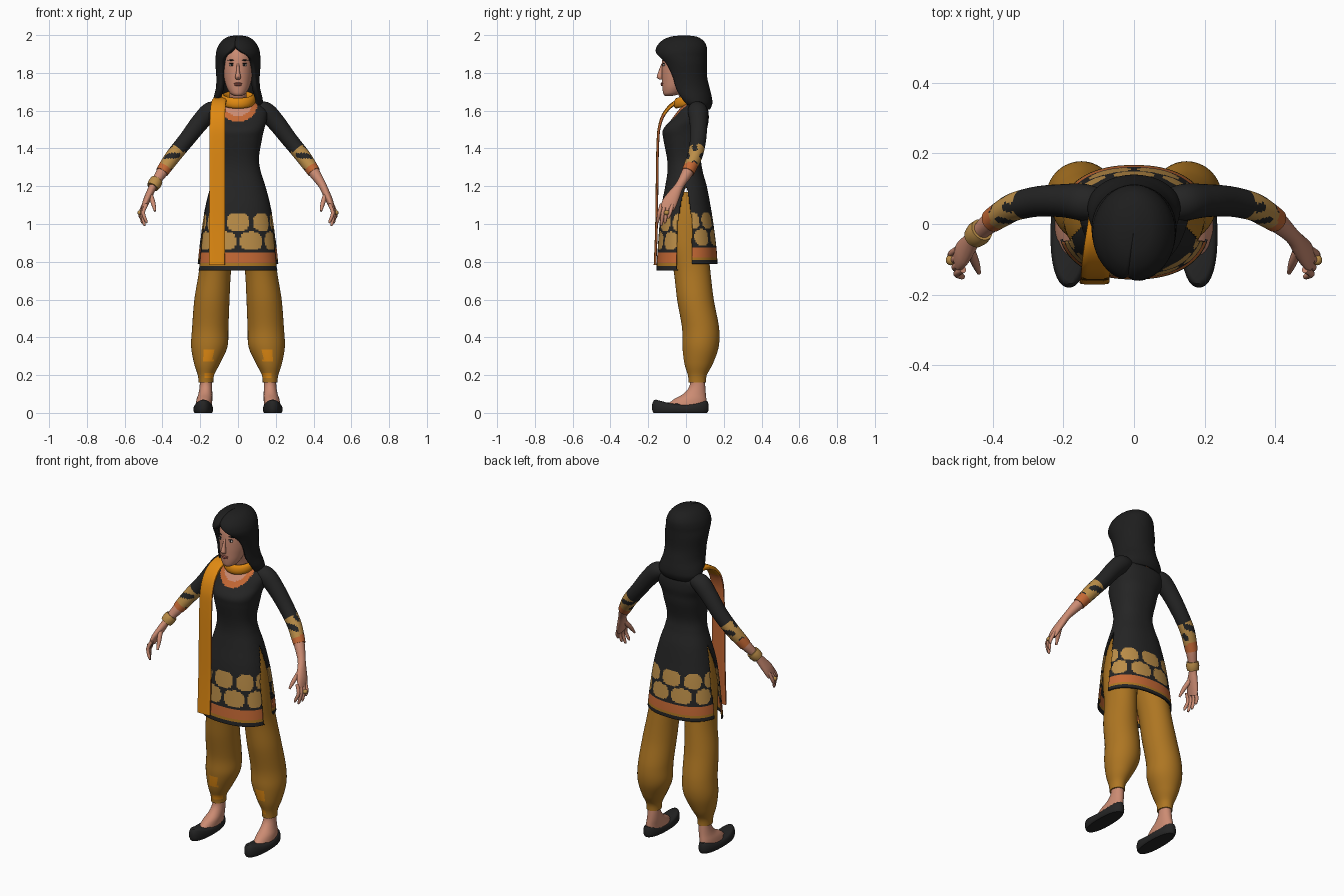
import bpy, bmesh, math
from mathutils import Vector

if "Cube" in bpy.data.objects:
    bpy.data.objects.remove(bpy.data.objects["Cube"])


def material(name, r, g, b):
    m = bpy.data.materials.new(name)
    m.use_nodes = True
    m.diffuse_color = (r, g, b, 1)
    bsdf = next(n for n in m.node_tree.nodes if n.type == 'BSDF_PRINCIPLED')
    bsdf.inputs["Base Color"].default_value = (r, g, b, 1)
    bsdf.inputs["Roughness"].default_value = 0.8
    return m


BLACK = material("black_cloth", .018, .018, .018)
HAIR = material("dark_hair", .013, .013, .013)
SKIN = material("skin", .6, .26, .17)
GOLD = material("ochre_trousers", .42, .18, .016)
ORANGE = material("orange_scarf", .74, .25, .006)
RUST = material("rust_border", .56, .14, .035)
TAN = material("tan_pattern", .5, .27, .065)
LIPS = material("lips", .42, .12, .09)
WHITE = material("eye_white", .6, .5, .45)
parts = []


def spline(pts, step):
    """Catmull-Rom samples through tuples, about one step apart."""
    out = []
    for i in range(len(pts) - 1):
        p, q = pts[i], pts[i + 1]
        o, r = pts[max(i - 1, 0)], pts[min(i + 2, len(pts) - 1)]
        n = max(1, math.ceil((Vector(q[:3]) - Vector(p[:3])).length / step))
        for k in range(n):
            t = k / n
            out.append([.5 * (2 * b + (c - a) * t + (2 * a - 5 * b + 4 * c - d) * t * t
                              + (3 * b - a - 3 * c + d) * t ** 3)
                        for a, b, c, d in zip(o, p, q, r)])
    return out + [list(pts[-1])]


def loft(name, pts, mats, seg=24, e=2, step=.02, mode="level", caps=(True, True),
         rule=None, shell=0, bend=None):
    """Skin over rings (x, y, z, half width, half depth, optional front gap in degrees)."""
    rings = spline(pts, step)
    bm = bmesh.new()
    gapped = len(pts[0]) > 5
    rows = []
    for i, p in enumerate(rings):
        c = Vector(p[:3])
        t = Vector(rings[min(i + 1, len(rings) - 1)][:3]) - Vector(rings[max(i - 1, 0)][:3])
        u, v = Vector((1, 0, 0)), Vector((0, 1, 0))
        if mode == "along":
            u = t.cross(v).normalized()
        if mode != "level":
            v = t.cross(u).normalized()
        gap = math.radians(max(p[5], 0)) if gapped else 0
        shift = -.17 * max(0, 1 - gap) if gapped else 0
        row = []
        for k in range(seg + gapped):
            a = -math.pi / 2 + shift + gap + k * (math.tau - 2 * gap) / seg
            x, y = math.cos(a), math.sin(a)
            f = (abs(x) ** e + abs(y) ** e) ** (-1 / e)
            row.append(bm.verts.new(c + u * x * f * p[3] + v * y * f * p[4]))
        rows.append(row)
    for a, b in zip(rows, rows[1:]):
        for k in range(seg):
            j = (k + 1) % len(a)
            bm.faces.new((a[k], a[j], b[j], b[k]))
    for use, row in zip(caps, (rows[0], rows[-1])):
        if use:
            bm.faces.new(row)
    return finish(name, bm, mats, rule, shell, bend)


def finish(name, bm, mats, rule=None, shell=0, bend=None):
    mats = mats if isinstance(mats, (list, tuple)) else [mats]
    bmesh.ops.recalc_face_normals(bm, faces=bm.faces[:])
    if rule:
        gone = []
        for f in bm.faces:
            m = rule(f.calc_center_median(), f.normal)
            if m is None:
                gone.append(f)
            else:
                f.material_index = mats.index(m)
        bmesh.ops.delete(bm, geom=gone, context='FACES')
    if bend:
        for v in bm.verts:
            v.co.z = bend(v.co)
    me = bpy.data.meshes.new(name)
    bm.to_mesh(me)
    bm.free()
    for m in mats:
        me.materials.append(m)
    ob = bpy.data.objects.new(name, me)
    bpy.context.collection.objects.link(ob)
    if shell:
        mod = ob.modifiers.new("thickness", 'SOLIDIFY')
        mod.thickness, mod.offset = shell, -1
    parts.append(ob)
    return ob


def blob(name, loc, size, mat):
    bm = bmesh.new()
    bmesh.ops.create_uvsphere(bm, u_segments=16, v_segments=10, radius=1)
    for v in bm.verts:
        v.co = Vector(loc) + Vector(a * b for a, b in zip(v.co, size))
    return finish(name, bm, mat)


# Tunic: neckline, printed flowers, hem bands and side slits
def tunic_rule(c, n):
    x, y, z = c
    front = y < .03
    d = math.hypot(x, z - (1.645 if front else 1.67))
    if z > 1.5 and d < (.105 if front else .06):
        return SKIN if d < (.075 if front else .03) else RUST
    open_ = min(1, max(0, (1.2 - z) / .2)) ** .7
    if abs(x) > .1 and z < 1.2 and -.048 * open_ < y < .034 * open_:
        return None
    if z < .778:
        return BLACK
    if z < .79:
        return GOLD
    if z < .848:
        return RUST
    s = abs(x) + max(0, .12 - abs(y))
    for row, off in ((1.01, 0), (.91, .07)):
        ds = (s - off + .07) % .14 - .07
        if (abs(ds) / .06) ** 2.5 + (abs(z - row) / .049) ** 2.5 < 1:
            return TAN
    return BLACK


tunic = [(1.66, .05, .055, .042), (1.635, .045, .11, .06), (1.6, .038, .152, .08),
         (1.55, .02, .152, .1), (1.5, -.005, .138, .116), (1.45, -.008, .127, .112),
         (1.35, -.01, .111, .091), (1.28, -.005, .12, .093), (1.2, 0, .145, .11),
         (1.1, 0, .172, .129), (1, .002, .189, .142), (.85, .005, .206, .156),
         (.755, .005, .215, .162)]
loft("tunic", [(0, y, z, a, b) for z, y, a, b in tunic], [BLACK, SKIN, RUST, GOLD, TAN],
     seg=144, e=2.3, step=.008, caps=(True, False), rule=tunic_rule, shell=.007,
     bend=lambda c: c.z + (.1 * (1.1 - c.z) if c.y > 0 and c.z < 1.1 else 0))

# Neck, head and face
loft("neck", [(0, .03, 1.59, .055, .05), (0, .015, 1.66, .046, .046),
              (0, -.02, 1.75, .045, .05)], SKIN)
head = [(1.678, -.092, .014, .018), (1.688, -.077, .038, .043), (1.72, -.06, .058, .065),
        (1.76, -.04, .071, .087), (1.8, -.03, .078, .098), (1.85, -.025, .08, .102),
        (1.9, -.02, .077, .1), (1.95, -.015, .06, .08), (1.97, -.015, .03, .04)]
loft("head", [(0, y, z, a, b) for z, y, a, b in head], SKIN, seg=40, step=.012)
loft("nose", [(0, -.124, 1.85, .006, .006), (0, -.134, 1.81, .009, .011),
              (0, -.139, 1.777, .015, .016), (0, -.132, 1.765, .01, .008)], SKIN, seg=16, step=.01)
blob("upper_lip", (0, -.126, 1.744), (.022, .008, .005), LIPS)
blob("lower_lip", (0, -.125, 1.736), (.018, .009, .006), LIPS)
for s, side in ((1, "left"), (-1, "right")):
    blob(side + "_eye", (s * .033, -.117, 1.842), (.015, .006, .007), WHITE)
    blob(side + "_iris", (s * .033, -.121, 1.842), (.006, .004, .006), HAIR)
    blob(side + "_lash", (s * .033, -.118, 1.85), (.017, .006, .002), HAIR)
    blob(side + "_brow", (s * .035, -.117, 1.867), (.02, .006, .003), HAIR)

# Long hair, open around the face
hair = [(1.999, -.01, .01, .014, 0), (1.993, -.012, .05, .065, 0), (1.975, -.017, .08, .105, 0),
        (1.945, -.022, .104, .13, 1), (1.915, -.025, .115, .137, 15), (1.89, -.024, .118, .135, 30),
        (1.85, -.012, .12, .123, 43), (1.78, 0, .115, .112, 52), (1.72, .012, .117, .113, 55),
        (1.67, .033, .129, .104, 56), (1.635, .052, .13, .087, 56), (1.605, .066, .11, .06, 56)]
loft("hair", [(0, y, z, a, b, g) for z, y, a, b, g in hair], HAIR, seg=56, step=.012,
     caps=(True, False), shell=.026)

# Scarf: loop around the neck and one long hanging end
bm = bmesh.new()
N, M = 48, 12
loop = []
for i in range(N):
    a = math.tau * i / N
    ring = []
    for k in range(M):
        b = math.tau * k / M
        r = 1 + .2 * math.cos(b)
        y = .075 * r * math.sin(a)
        ring.append(bm.verts.new((.078 * r * math.cos(a), .025 + y,
                                  1.658 + .25 * y + .028 * math.sin(b))))
    loop.append(ring)
for i in range(N):
    p, q = loop[i], loop[(i + 1) % N]
    for k in range(M):
        bm.faces.new((p[k], q[k], q[(k + 1) % M], p[(k + 1) % M]))
finish("scarf_loop", bm, ORANGE)
loft("scarf_end", [(-.09, .04, 1.66, .035, .012), (-.1, -.04, 1.65, .038, .012),
                   (-.107, -.1, 1.605, .04, .01), (-.109, -.137, 1.53, .041, .008),
                   (-.11, -.15, 1.4, .041, .007), (-.111, -.156, 1, .042, .007),
                   (-.112, -.164, .782, .042, .007)], [ORANGE, RUST], e=5, mode="ribbon",
     rule=lambda c, n: RUST if n.y > -.3 and c.z < 1.58 else ORANGE)


# Limbs, mirrored
def sleeve_rule(c, n):
    h = c.z - .7 * (abs(c.x) - .37)
    if h > 1.44:
        return BLACK
    if h < 1.3:
        return RUST
    return BLACK if math.sin(75 * c.z) * math.sin(80 * c.y + 1) > .4 else TAN


def trouser_rule(c, n):
    patch = abs(abs(c.x) - .155) < .024 and n.y < -.3
    return ORANGE if patch and (.275 < c.z < .33 or .18 < c.z < .21) else GOLD


def shoe_bend(c):
    return c.z * (.72 + .6 * ((c.y + .02) / .16) ** 2)


for s, side in ((1, "left_"), (-1, "right_")):
    def limb(name, pts, *args, **kw):
        return loft(side + name, [(s * p[0], *p[1:]) for p in pts], *args, **kw)

    limb("sleeve", [(.1, .055, 1.605, .04, .045), (.145, .062, 1.595, .051, .052),
                    (.2, .066, 1.54, .048, .047), (.27, .064, 1.45, .043, .043),
                    (.335, .05, 1.37, .041, .04), (.375, .028, 1.315, .038, .037),
                    (.402, .01, 1.275, .034, .034)], [BLACK, TAN, RUST], seg=40, step=.009,
         mode="along", rule=sleeve_rule)
    limb("forearm", [(.37, .03, 1.32, .033, .033), (.405, .006, 1.27, .03, .03),
                     (.447, -.033, 1.205, .021, .023), (.468, -.06, 1.16, .02, .032),
                     (.488, -.086, 1.115, .018, .04), (.5, -.1, 1.08, .012, .036)],
         SKIN, mode="along")
    for i, tip in enumerate((1.03, 1.003, .99, 1.005)):
        x, y = .505 - .005 * i, -.072 - .019 * i
        limb("finger_%d" % (i + 1), [(x - .006, y, 1.105, .01, .01), (x + .012, y - .012, 1.06, .01, .01),
                                     (x + .014 - .006 * i, y - .02, tip + .01, .008, .008),
                                     (x + .013 - .007 * i, y - .021, tip, .004, .004)],
             SKIN, seg=10, mode="along")
    limb("thumb", [(.465, -.07, 1.16, .013, .016), (.449, -.11, 1.11, .012, .012),
                   (.439, -.138, 1.068, .006, .006)], SKIN, seg=12, mode="along")
    blob(side + "ring", (s * .519, -.102, 1.06), (.014, .015, .013), TAN)

    limb("trouser_leg", [(.17, .06, .16, .039, .046), (.17, .06, .2, .043, .05),
                         (.164, .067, .26, .068, .075), (.152, .077, .35, .096, .096),
                         (.147, .077, .45, .096, .098), (.138, .05, .6, .093, .097),
                         (.122, .032, .75, .085, .097), (.106, .01, .9, .089, .105),
                         (.09, .005, 1.05, .083, .11), (.07, 0, 1.17, .07, .09)],
         [GOLD, ORANGE], seg=40, step=.015, rule=trouser_rule)
    limb("foot", [(.17, .06, .19, .032, .038), (.17, .06, .14, .033, .042),
                  (.173, .045, .1, .037, .06), (.178, .02, .07, .042, .088),
                  (.182, 0, .03, .044, .11)], SKIN, step=.015)
    limb("shoe", [(.184, -.03, 0, .045, .142), (.184, -.03, .012, .051, .149),
                  (.184, -.03, .035, .052, .149), (.183, -.028, .055, .046, .141),
                  (.183, -.028, .06, .038, .13)], BLACK, seg=36, e=2.3, step=.008, bend=shoe_bend)

# Bangle on the right wrist
loft("bangle", [(-.43, -.016, 1.232, .033, .033), (-.441, -.027, 1.214, .036, .036),
                (-.452, -.038, 1.196, .032, .032)], TAN, mode="along")

bpy.ops.object.select_all(action='DESELECT')
for ob in parts:
    ob.select_set(True)
bpy.context.view_layer.objects.active = parts[0]
bpy.ops.object.shade_smooth_by_angle(angle=math.radians(45))
